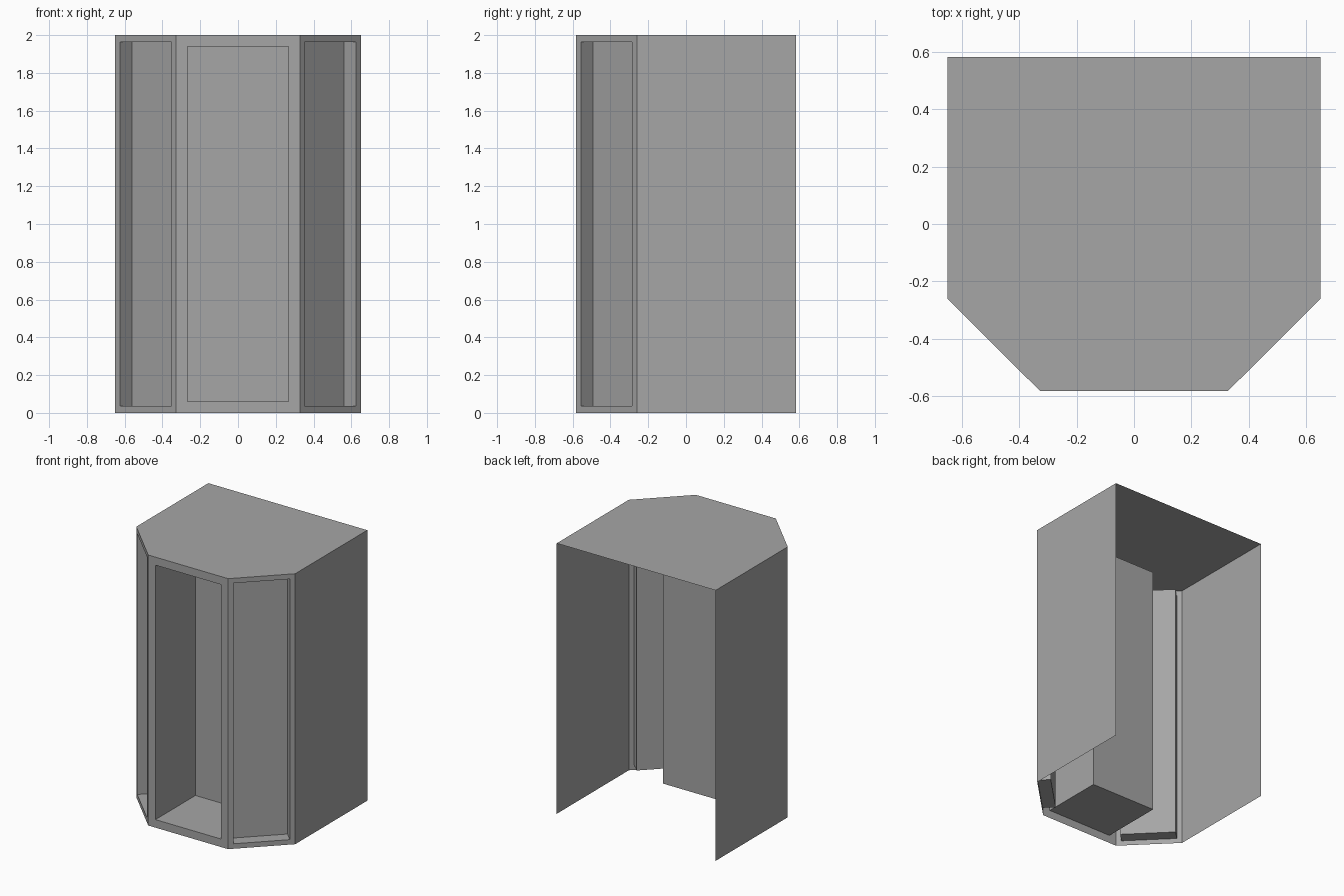
import bpy
import bmesh
from mathutils import Vector

cube = bpy.data.objects.get("Cube")
if cube:
    bpy.data.objects.remove(cube, do_unlink=True)

GREY = (0.38, 0.38, 0.38, 1)
grey = bpy.data.materials.new("plain_grey")
grey.use_nodes = True
grey.diffuse_color = GREY
grey.node_tree.nodes["Principled BSDF"].inputs["Base Color"].default_value = GREY

HEIGHT = 2.0
SIDE_X, FRONT_X = 0.65, 0.327
BACK_Y, CORNER_Y, FRONT_Y = 0.582, -0.26, -0.582


def add_panel(name, corners, outward, margin=0, depth=0):
    """Single-skin panel, optionally with a recess pushed in behind a frame."""
    bm = bmesh.new()
    face = bm.faces.new([bm.verts.new(c) for c in corners])
    face.normal_update()
    if face.normal.dot(Vector(outward)) < 0:
        face.normal_flip()
        face.normal_update()
    if depth:
        inward = -face.normal
        bmesh.ops.inset_individual(bm, faces=[face], thickness=margin)
        # Second zero-width ring becomes the recess walls
        walls = bmesh.ops.extrude_discrete_faces(bm, faces=[face])
        bmesh.ops.translate(bm, verts=walls["faces"][0].verts, vec=inward * depth)
    mesh = bpy.data.meshes.new(name)
    bm.to_mesh(mesh)
    bm.free()
    mesh.materials.append(grey)
    obj = bpy.data.objects.new(name, mesh)
    bpy.context.collection.objects.link(obj)
    return obj


def upright(a, b):
    """Corners of a full-height wall between two plan points."""
    return [(*a, 0), (*b, 0), (*b, HEIGHT), (*a, HEIGHT)]


# Front frame with its deep niche
add_panel("front_niche", upright((-FRONT_X, FRONT_Y), (FRONT_X, FRONT_Y)),
          (0, -1, 0), margin=0.084, depth=0.467)

# Angled corner panels with shallow recesses, and the plain side walls
for side, s in (("left", 1), ("right", -1)):
    add_panel(side + "_corner_recess",
              upright((s * FRONT_X, FRONT_Y), (s * SIDE_X, CORNER_Y)),
              (s, -1, 0), margin=0.052, depth=0.09)
    add_panel(side + "_side_wall",
              upright((s * SIDE_X, CORNER_Y), (s * SIDE_X, BACK_Y)), (s, 0, 0))

# Six-sided top; back and underside stay open
plan = [(-SIDE_X, BACK_Y), (-SIDE_X, CORNER_Y), (-FRONT_X, FRONT_Y),
        (FRONT_X, FRONT_Y), (SIDE_X, CORNER_Y), (SIDE_X, BACK_Y)]
add_panel("top_panel", [(x, y, HEIGHT) for x, y in plan], (0, 0, 1))
